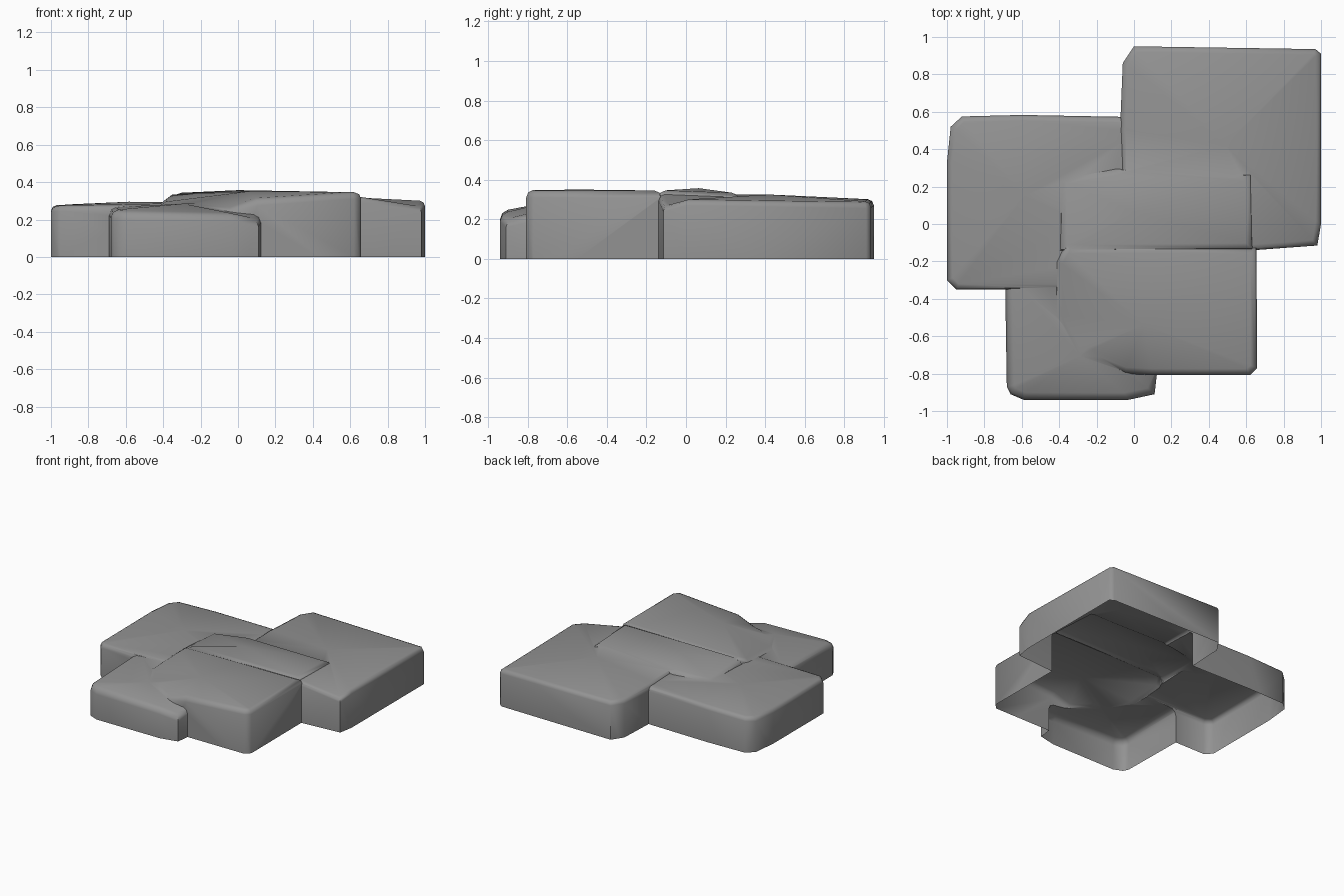
import bpy, bmesh
from mathutils import Vector

if "Cube" in bpy.data.objects:
    bpy.data.objects.remove(bpy.data.objects["Cube"])

DEPTH = 0.1


def block(name, outline, mid_z, bevel=0.035):
    """Stone block: outline of (x, y, top z), crowned top, softened edges."""
    global DEPTH
    DEPTH += 0.02
    bm = bmesh.new()
    c = sum((Vector(p) for p in outline), Vector()) / len(outline)
    low = [bm.verts.new((x, y, -DEPTH)) for x, y, z in outline]
    top = [bm.verts.new(p) for p in outline]
    peak = bm.verts.new((c.x, c.y, mid_z))
    n = len(outline)
    bm.faces.new(low[::-1])
    for i in range(n):
        j = (i + 1) % n
        bm.faces.new((low[i], low[j], top[j], top[i]))
        bm.faces.new((top[i], top[j], peak))
    rim = [e for e in bm.edges if e.verts[0] in top and e.verts[1] in top]
    bmesh.ops.bevel(bm, geom=rim, offset=bevel, segments=2, profile=0.5,
                    affect='EDGES', clamp_overlap=True)
    bmesh.ops.triangulate(bm, faces=bm.faces[:])
    bmesh.ops.recalc_face_normals(bm, faces=bm.faces[:])
    me = bpy.data.meshes.new(name)
    bm.to_mesh(me)
    bm.free()
    ob = bpy.data.objects.new(name, me)
    bpy.context.collection.objects.link(ob)
    return ob


# left slab
slab = block("stone_slab", [
    (-1, -.30, .27), (-.95, -.35, .275), (-.10, -.352, .29), (.15, -.2, .29),
    (.15, .569, .29), (-.6, .583, .285), (-.92, .575, .28), (-.98, .52, .275),
    (-1, .33, .275)], .295, .03)

others = [
    # back right slab, falling away to the right
    block("back_block", [
        (-.05, -.10, .31), (.64, -.14, .325), (.98, -.115, .27), (1, .0, .30),
        (1, .91, .285), (.97, .935, .29), (0, .95, .30), (-.06, .86, .30),
        (-.075, .5, .305)], .325, .03),
    # front right slab, its left corner sinking into the low block
    block("front_block", [
        (-.42, -.50, .29), (-.30, -.70, .27), (-.05, -.80, .255), (.1, -.808, .31),
        (.62, -.808, .345), (.658, -.77, .345), (.655, -.125, .345),
        (-.37, -.122, .335), (-.42, -.2, .30)], .35, .035),
    # low front left slab
    block("front_left_block", [
        (-.68, -.87, .25), (-.66, -.91, .245), (-.59, -.94, .24), (-.03, -.94, .23),
        (.11, -.91, .20), (.125, -.78, .23), (.1, -.5, .29), (-.3, -.25, .28),
        (-.69, -.25, .265)], .285, .04),
    # raised middle strip
    block("middle_block", [
        (-.40, -.145, .32), (-.36, -.146, .34), (.64, -.142, .345), (.63, .27, .33),
        (-.1, .30, .315), (-.40, .25, .295)], .357, .04),
]

# fuse blocks into one shell
for o in others:
    m = slab.modifiers.new("fuse", 'BOOLEAN')
    m.operation = 'UNION'
    m.solver = 'EXACT'
    m.object = o
bpy.context.view_layer.update()
joined = bpy.data.meshes.new_from_object(
    slab.evaluated_get(bpy.context.evaluated_depsgraph_get()))
slab.modifiers.clear()
slab.data = joined
for o in others:
    bpy.data.objects.remove(o)

# open underside
bm = bmesh.new()
bm.from_mesh(joined)
bmesh.ops.bisect_plane(bm, geom=bm.verts[:] + bm.edges[:] + bm.faces[:],
                       plane_co=(0, 0, 0), plane_no=(0, 0, 1), clear_inner=True)
bmesh.ops.remove_doubles(bm, verts=bm.verts[:], dist=0.004)
bm.to_mesh(joined)
bm.free()

# dark stone
stone = bpy.data.materials.new("dark_stone")
stone.diffuse_color = (0.29, 0.29, 0.29, 1)
stone.use_nodes = True
stone.node_tree.nodes["Principled BSDF"].inputs["Base Color"].default_value = stone.diffuse_color
joined.materials.clear()
joined.materials.append(stone)

bpy.context.view_layer.objects.active = slab
slab.select_set(True)
bpy.ops.object.shade_smooth_by_angle(angle=0.95)
